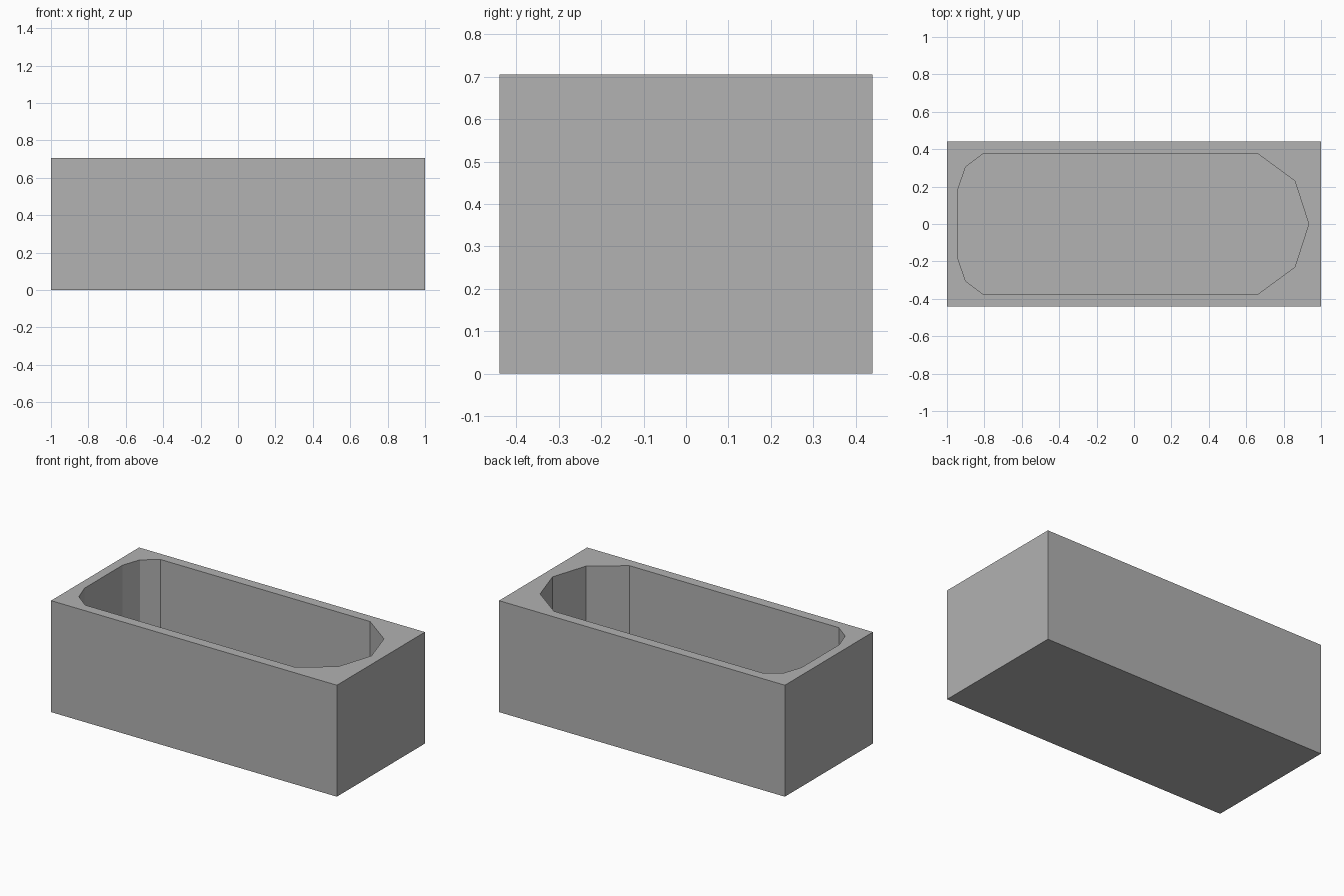
import bpy
import bmesh

cube = bpy.data.objects.get("Cube")
if cube:
    bpy.data.objects.remove(cube, do_unlink=True)

LENGTH, WIDTH, HEIGHT = 2.0, 0.88, 0.705
FLOOR = 0.06

# Plain grey for the whole tub
grey = bpy.data.materials.new("plain grey")
grey.use_nodes = True
colour = (0.445, 0.445, 0.445, 1)
grey.diffuse_color = colour
grey.node_tree.nodes["Principled BSDF"].inputs["Base Color"].default_value = colour


def prism(name, outline, bottom, top):
    """Extrude a counter-clockwise outline from bottom to top."""
    bm = bmesh.new()
    base = bm.faces.new([bm.verts.new((x, y, bottom)) for x, y in outline])
    sides = bmesh.ops.extrude_face_region(bm, geom=[base])
    lifted = [v for v in sides["geom"] if isinstance(v, bmesh.types.BMVert)]
    bmesh.ops.translate(bm, verts=lifted, vec=(0, 0, top - bottom))
    bmesh.ops.recalc_face_normals(bm, faces=bm.faces)
    mesh = bpy.data.meshes.new(name)
    bm.to_mesh(mesh)
    bm.free()
    mesh.materials.append(grey)
    obj = bpy.data.objects.new(name, mesh)
    bpy.context.collection.objects.link(obj)
    return obj


# Outer block
x, y = LENGTH / 2, WIDTH / 2
tub = prism("tub", [(-x, -y), (x, -y), (x, y), (-x, y)], 0, HEIGHT)

# Basin: blunt at one end, pointed at the other, mirrored across y
half = [(-0.94, 0.19), (-0.90, 0.305), (-0.805, 0.377),
        (0.66, 0.377), (0.86, 0.23)]
outline = half + [(0.934, 0)] + [(px, -py) for px, py in reversed(half)]
basin = prism("basin_cutter", outline, FLOOR, HEIGHT + 0.1)
basin.hide_render = True

# Cut the basin out and keep the finished mesh
cut = tub.modifiers.new("basin", "BOOLEAN")
cut.operation = "DIFFERENCE"
cut.solver = "EXACT"
cut.object = basin
bpy.context.view_layer.objects.active = tub
bpy.ops.object.modifier_apply(modifier=cut.name)
bpy.data.objects.remove(basin, do_unlink=True)
